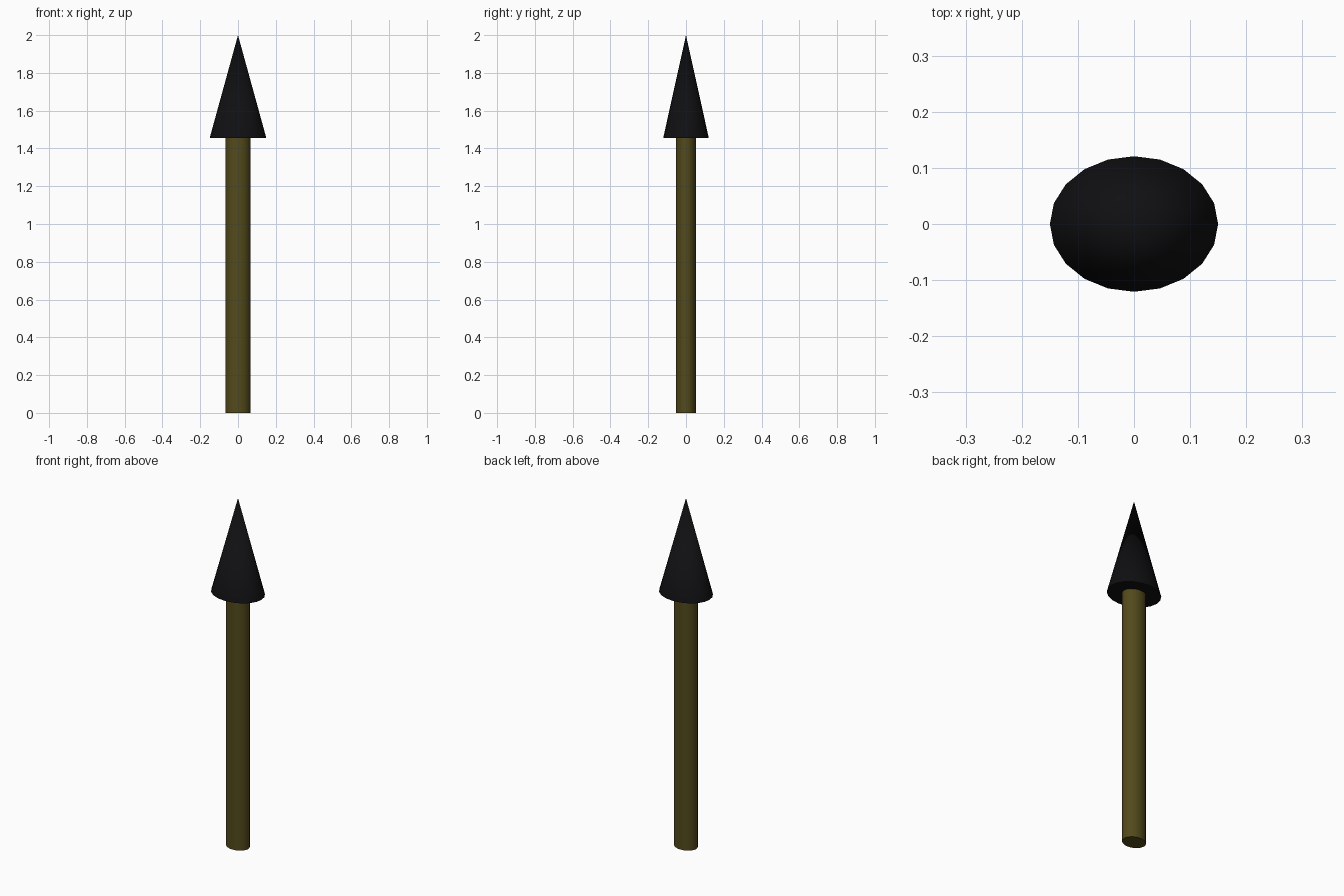
import bpy
import math

if "Cube" in bpy.data.objects:
    bpy.data.objects.remove(bpy.data.objects["Cube"])

SIDES = 20
DEPTH_RATIO = 0.805  # oval cross-section, narrower front to back


def material(name, color):
    mat = bpy.data.materials.new(name)
    mat.diffuse_color = color
    mat.use_nodes = True
    mat.node_tree.nodes["Principled BSDF"].inputs["Base Color"].default_value = mat.diffuse_color
    return mat


def oval_cone(name, r_bottom, r_top, z0, z1, mat):
    bpy.ops.mesh.primitive_cone_add(
        vertices=SIDES, radius1=r_bottom, radius2=r_top,
        depth=z1 - z0, location=(0, 0, (z0 + z1) / 2))
    obj = bpy.context.object
    obj.name = name
    obj.scale.y = DEPTH_RATIO
    bpy.ops.object.transform_apply(location=False, rotation=False, scale=True)
    bpy.ops.object.shade_smooth_by_angle(angle=math.radians(40))
    obj.data.materials.append(mat)
    return obj


wood = material("wood", (0.085, 0.068, 0.011, 1))
dark = material("dark_metal", (0.005, 0.005, 0.006, 1))

# Straight shaft standing on the ground
oval_cone("shaft", 0.066, 0.066, 0.0, 1.455, wood)
# Pointed head on top
oval_cone("head", 0.15, 0.0, 1.455, 2.0, dark)
